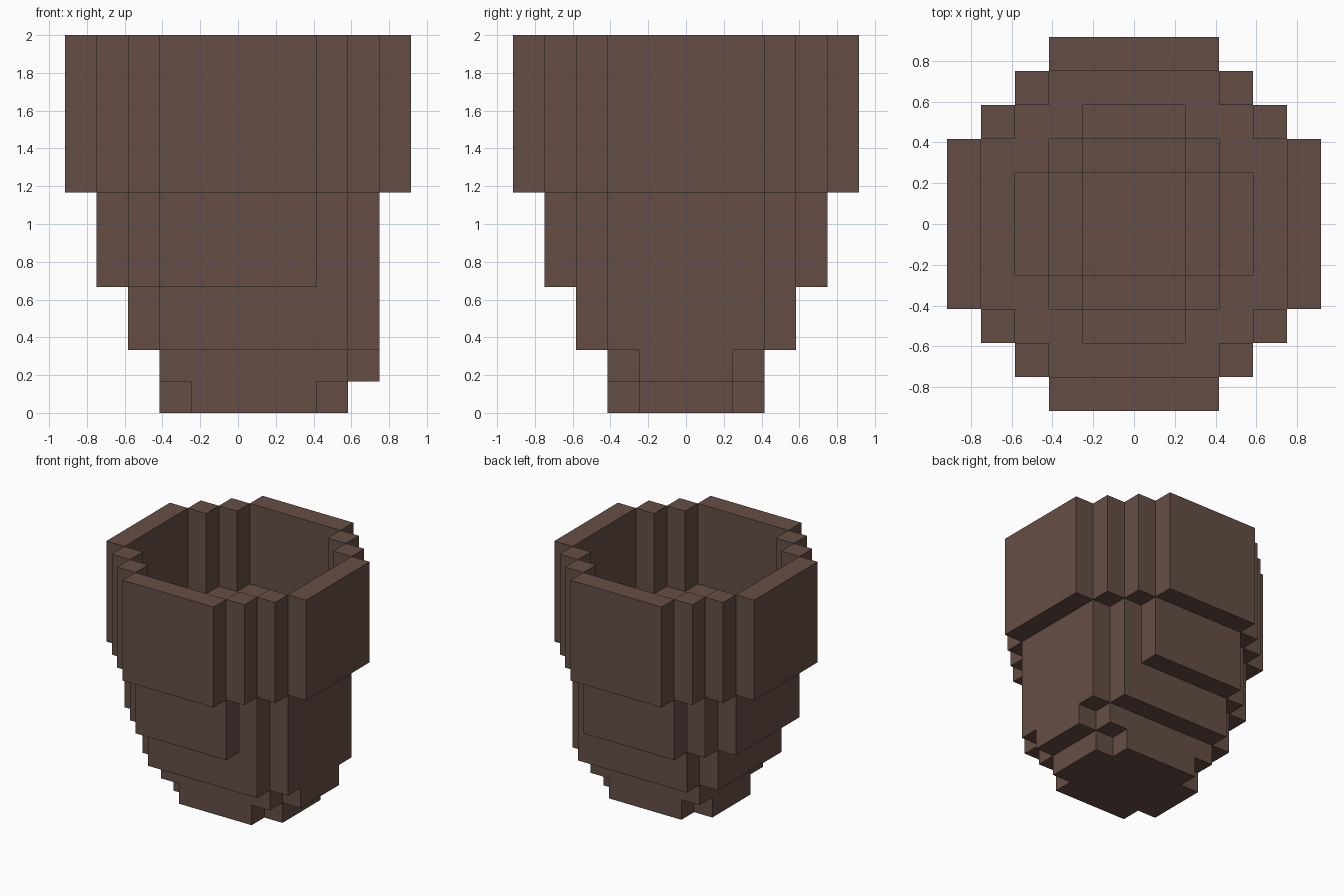
import bpy
import bmesh

cube = bpy.data.objects.get("Cube")
if cube:
    bpy.data.objects.remove(cube, do_unlink=True)

U = 1 / 6  # one block

brown = bpy.data.materials.new("pot_brown")
brown.use_nodes = True
colour = (0.130, 0.077, 0.060, 1)
brown.diffuse_color = colour
bsdf = brown.node_tree.nodes["Principled BSDF"]
bsdf.inputs["Base Color"].default_value = colour
bsdf.inputs["Roughness"].default_value = 0.9


def side(rows, col):
    """Stepped edge from -y to +y; rows are (half depth, x min, x max), widest first."""
    lower = []
    for i in range(len(rows) - 1, -1, -1):
        lower.append((rows[i][col], -rows[i][0]))
        if i:
            lower.append((rows[i][col], -rows[i - 1][0]))
    return lower + [(x, -y) for x, y in reversed(lower)]


def stepped_prism(name, rows, z0, z1):
    """Extrude a stepped round outline, all sizes in blocks."""
    loop = side(rows, 2) + side(rows, 1)[::-1]
    points = [p for i, p in enumerate(loop) if p != loop[i - 1]]
    bm = bmesh.new()
    base = bm.faces.new([bm.verts.new((x * U, y * U, z0 * U)) for x, y in points])
    top = bmesh.ops.extrude_face_region(bm, geom=[base])["geom"]
    verts = [g for g in top if isinstance(g, bmesh.types.BMVert)]
    bmesh.ops.translate(bm, verts=verts, vec=(0, 0, (z1 - z0) * U))
    bmesh.ops.recalc_face_normals(bm, faces=bm.faces)
    mesh = bpy.data.meshes.new(name)
    bm.to_mesh(mesh)
    bm.free()
    mesh.materials.append(brown)
    obj = bpy.data.objects.new(name, mesh)
    bpy.context.collection.objects.link(obj)
    return obj


def even(*pairs):
    return [(hy, -hx, hx) for hy, hx in pairs]


# Nested cavity shapes, narrowing towards the bottom
cavities = {
    "mouth": (even((2.5, 4.5), (3.5, 3.5), (4.5, 2.5)), 8),
    "upper": (even((1.5, 3.5), (2.5, 2.5), (3.5, 1.5)), 5),
    "lower": (even((1.5, 2.5), (2.5, 1.5)), 3),
    "well": (even((1.5, 1.5)), 0.5),
}
cutters = {}
for key, (rows, z0) in cavities.items():
    cutter = stepped_prism(key + "_cutter", rows, z0, 13)
    cutter.hide_render = True
    cutters[key] = cutter

# Outer tiers from the foot to the rim; the lower three bulge towards +x
tiers = [
    ("foot", [(1.5, -2.5, 3.5), (2.5, -1.5, 2.5)], 0, 1, []),
    ("base_tier", [(1.5, -2.5, 4.5), (2.5, -2.5, 3.5)], 1, 2, ["well"]),
    ("lower_tier", [(2.5, -3.5, 4.5), (3.5, -2.5, 3.5)], 2, 4, ["well", "lower"]),
    ("middle_tier", even((2.5, 4.5), (3.5, 3.5), (4.5, 2.5)), 4, 7, ["lower", "upper"]),
    ("rim", even((2.5, 5.5), (3.5, 4.5), (4.5, 3.5), (5.5, 2.5)), 7, 12, ["upper", "mouth"]),
]
for name, rows, z0, z1, cuts in tiers:
    tier = stepped_prism(name, rows, z0, z1)
    bpy.context.view_layer.objects.active = tier
    for key in cuts:
        mod = tier.modifiers.new(key, "BOOLEAN")
        mod.operation = "DIFFERENCE"
        mod.solver = "EXACT"
        mod.object = cutters[key]
        bpy.ops.object.modifier_apply(modifier=mod.name)

# The cutters are no longer needed
for cutter in cutters.values():
    bpy.data.objects.remove(cutter, do_unlink=True)
